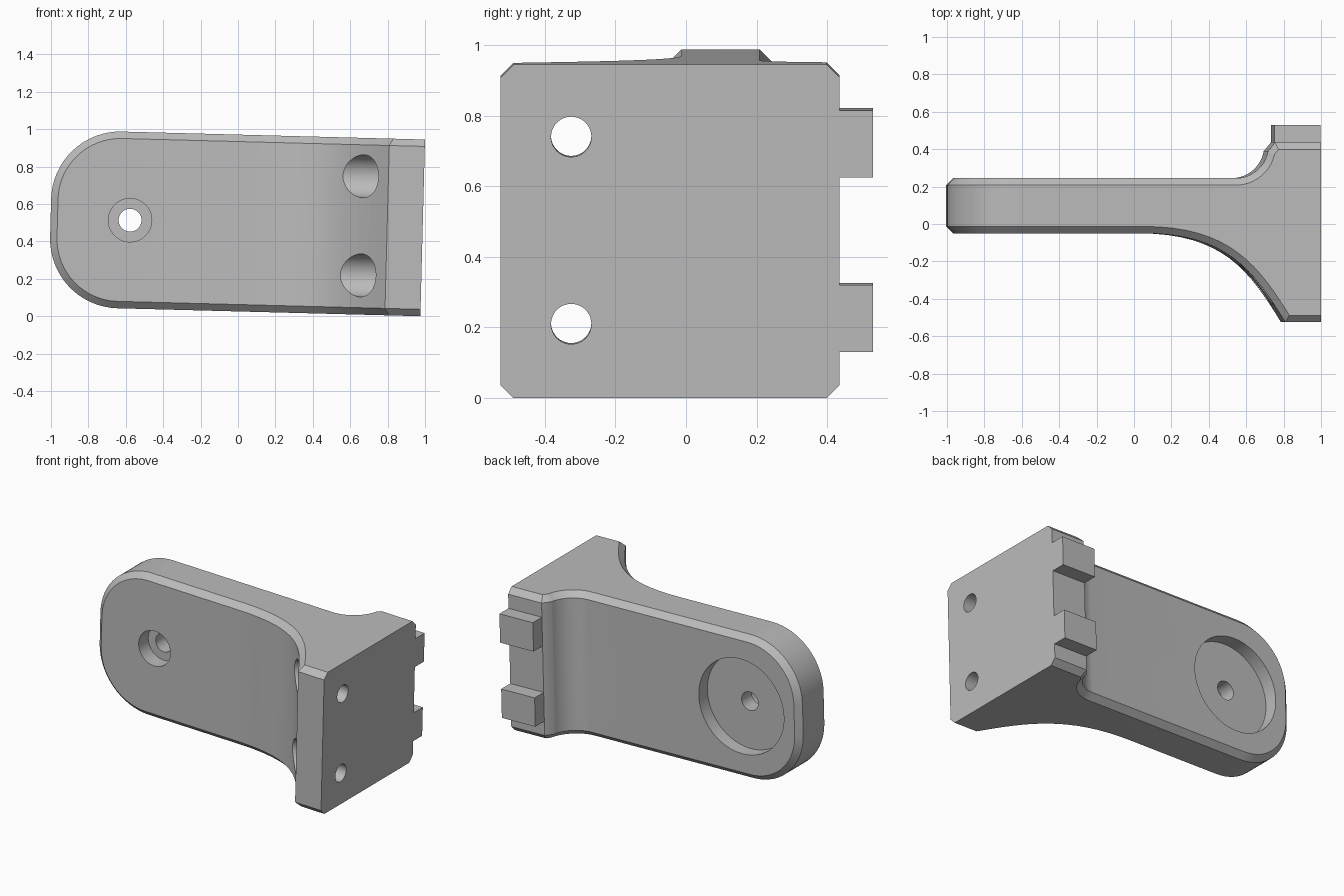
import bpy, bmesh, math
from mathutils import Vector, Matrix

cube = bpy.data.objects.get("Cube")
if cube:
    bpy.data.objects.remove(cube, do_unlink=True)

grey = bpy.data.materials.new("plain grey")
grey.use_nodes = True
grey.diffuse_color = (0.5, 0.5, 0.5, 1)
grey.node_tree.nodes["Principled BSDF"].inputs["Base Color"].default_value = (0.5, 0.5, 0.5, 1)

HEIGHT = 0.945
LENGTH = 1.99
RADIUS = 0.37      # rounded end of the arm
CHAMFER = 0.037
STEPS = 16
TILT = Matrix.Translation((0.975, 0, 0)) @ Matrix.Rotation(0.0262, 4, 'Y')


def make_object(name, bm):
    bmesh.ops.recalc_face_normals(bm, faces=bm.faces[:])
    mesh = bpy.data.meshes.new(name)
    bm.to_mesh(mesh)
    bm.free()
    mesh.materials.append(grey)
    ob = bpy.data.objects.new(name, mesh)
    ob.matrix_world = TILT
    bpy.context.collection.objects.link(ob)
    return ob


def bezier(a, b, c, d, t):
    s = 1 - t
    return a * s**3 + b * 3 * s * s * t + c * 3 * s * t * t + d * t**3


def inset_path(path, side):
    """Offset a profile path towards the inside of the body."""
    segs = [(q - p).normalized() for p, q in zip(path, path[1:])]
    normals = [Vector((-d.y, d.x)) * side for d in segs]
    result = []
    for i, p in enumerate(path):
        a, b = normals[max(i - 1, 0)], normals[min(i, len(normals) - 1)]
        result.append(p + (a + b) * CHAMFER / (1 + a.dot(b)))
    return result


# Plan profile: front and back paths run from the mounting face to the arm
centre_x = RADIUS - LENGTH
ctrl = [Vector(p) for p in ((-0.19, -0.525), (-0.36, -0.25), (-0.5, -0.05), (-0.95, -0.05))]
front = [Vector((0, -0.525))]
back = [Vector((0, 0.435)), Vector((-0.245, 0.435))]
for i in range(STEPS + 1):
    front.append(bezier(*ctrl, i / STEPS))
for i in range(STEPS):
    a = math.radians(80) * (1 - i / (STEPS - 1))
    back.append(Vector((-0.455 + 0.175 * math.sin(a), 0.42 - 0.175 * math.cos(a))))
front.append(Vector((centre_x, -0.05)))
back.append(Vector((centre_x, 0.245)))
front_in, back_in = inset_path(front, -1), inset_path(back, 1)

# Stations: front face, front chamfer, back chamfer, back face
stations = []
for f, fi, bi, b in zip(front, front_in, back_in, back):
    stations.append([(f.x, f.y, CHAMFER), (fi.x, fi.y, 0), (bi.x, bi.y, 0), (b.x, b.y, CHAMFER)])
for i in range(1, STEPS + 1):
    a = math.pi / 2 * i / STEPS
    ring = []
    for r, y in ((RADIUS - CHAMFER, front[-1].y), (RADIUS, front_in[-1].y),
                 (RADIUS, back_in[-1].y), (RADIUS - CHAMFER, back[-1].y)):
        ring.append((centre_x - r * math.sin(a), y, RADIUS - r * math.cos(a)))
    stations.append(ring)

# Body: lower and upper halves are mirrored, joined by front and back strips
bm = bmesh.new()
low = [[bm.verts.new(p) for p in s] for s in stations]
high = [[bm.verts.new((x, y, HEIGHT - z)) for x, y, z in s] for s in stations]
for i in range(len(stations) - 1):
    for half in (low, high):
        for k in range(3):
            bm.faces.new((half[i][k], half[i][k + 1], half[i + 1][k + 1], half[i + 1][k]))
    for k in (0, 3):
        bm.faces.new((low[i][k], low[i + 1][k], high[i + 1][k], high[i][k]))
bm.faces.new(low[0] + high[0][::-1])
for k in range(3):
    bm.faces.new((low[-1][k], low[-1][k + 1], high[-1][k + 1], high[-1][k]))
body = make_object("bracket_body", bm)


def drill(start, end, radius):
    """Cut a round hole between two points."""
    start, end = Vector(start), Vector(end)
    axis = end - start
    bm = bmesh.new()
    turn = axis.to_track_quat('Z', 'Y').to_matrix().to_4x4()
    bmesh.ops.create_cone(bm, cap_ends=True, segments=64, radius1=radius, radius2=radius,
                          depth=axis.length,
                          matrix=Matrix.Translation((start + end) / 2) @ turn)
    cutter = make_object("hole_cutter", bm)
    cutter.hide_render = True
    mod = body.modifiers.new("hole", 'BOOLEAN')
    mod.operation = 'DIFFERENCE'
    mod.solver = 'EXACT'
    mod.object = cutter
    bpy.context.view_layer.objects.active = body
    bpy.ops.object.modifier_apply(modifier=mod.name)
    bpy.data.objects.remove(cutter, do_unlink=True)


# Screw holes through the mounting face, counterbored from the arm side
for z in (0.21, 0.74):
    drill((-0.9, -0.325, z), (-0.12, -0.325, z), 0.115)
    drill((-0.3, -0.325, z), (0.1, -0.325, z), 0.057)

# Arm hole with front counterbore and wide back recess
hx, hz = -1.565, HEIGHT / 2
drill((hx, -0.2, hz), (hx, 0.05, hz), 0.116)
drill((hx, 0.155, hz), (hx, 0.4, hz), 0.312)
drill((hx, -0.2, hz), (hx, 0.4, hz), 0.061)

bpy.ops.object.select_all(action='DESELECT')
body.select_set(True)
bpy.context.view_layer.objects.active = body
bpy.ops.object.shade_smooth_by_angle(angle=math.radians(30))

# Locating tabs on the back edge
for name, z in (("lower_tab", 0.13), ("upper_tab", 0.625)):
    bm = bmesh.new()
    bmesh.ops.create_cube(bm, size=1, matrix=Matrix.Translation((-0.1225, 0.4825, z + 0.095))
                          @ Matrix.Diagonal((0.245, 0.095, 0.19, 1)))
    make_object(name, bm)
